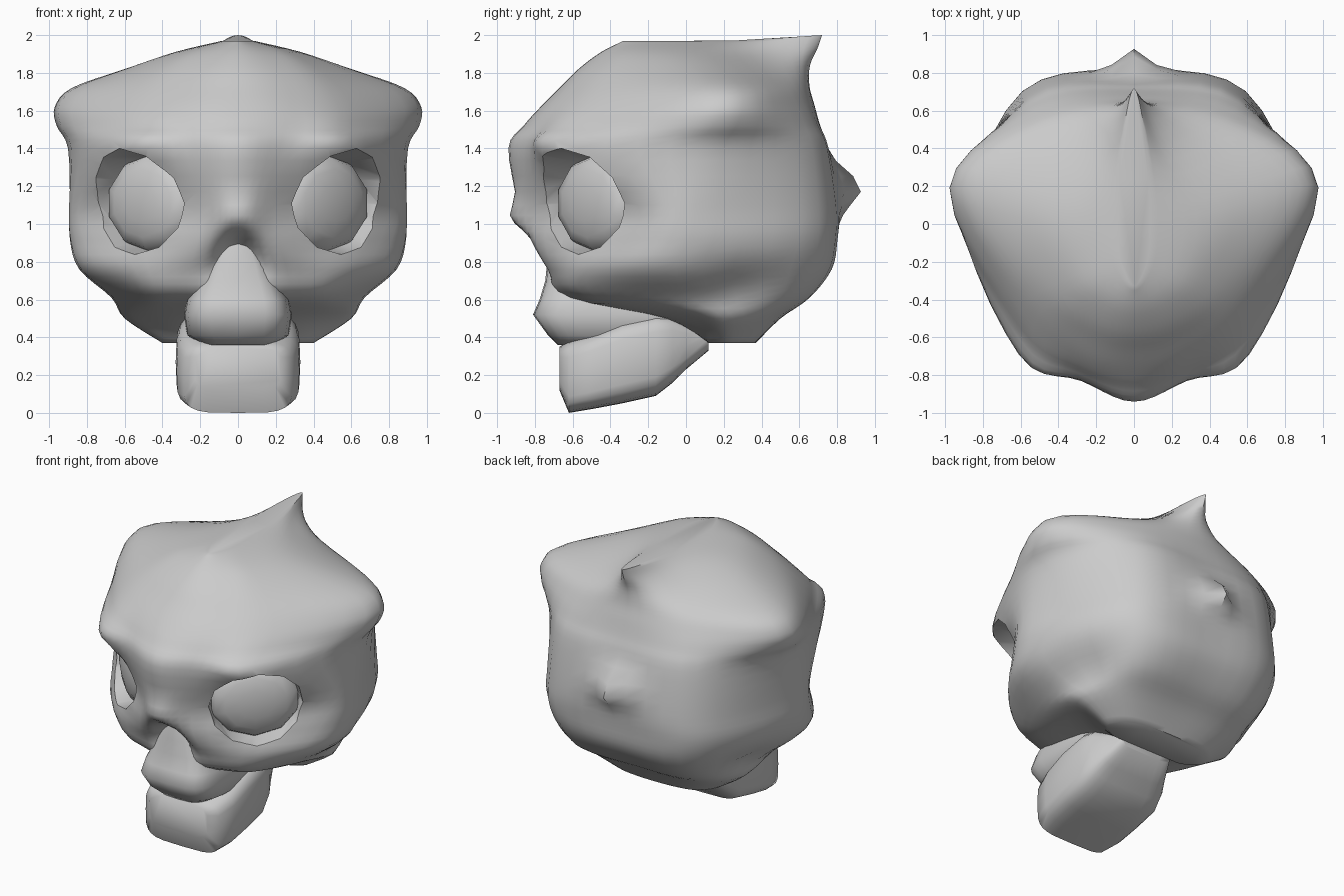
import bpy, bmesh, math
from mathutils import Vector, Matrix

if "Cube" in bpy.data.objects:
    bpy.data.objects.remove(bpy.data.objects["Cube"])


def finish(ob, angle=40):
    bpy.ops.object.select_all(action='DESELECT')
    ob.select_set(True)
    bpy.context.view_layer.objects.active = ob
    bpy.ops.object.shade_smooth_by_angle(angle=math.radians(angle))


def to_object(name, bm):
    bmesh.ops.recalc_face_normals(bm, faces=bm.faces)
    me = bpy.data.meshes.new(name)
    bm.to_mesh(me)
    bm.free()
    ob = bpy.data.objects.new(name, me)
    bpy.context.collection.objects.link(ob)
    return ob


def loft(rings):
    bm = bmesh.new()
    rows = [[bm.verts.new(p) for p in r] for r in rings]
    n = len(rows[0])
    for a, b in zip(rows, rows[1:]):
        for i in range(n):
            j = (i + 1) % n
            bm.faces.new((a[i], a[j], b[j], b[i]))
    bm.faces.new(rows[0])
    bm.faces.new(rows[-1])
    return bm


def smooth_curve(pts, steps, closed):
    # Catmull-Rom through the points
    n = len(pts)
    get = (lambda i: pts[i % n]) if closed else (lambda i: pts[max(0, min(n - 1, i))])
    out = []
    for i in range(n if closed else n - 1):
        a, b, c, d = (get(i + k) for k in (-1, 0, 1, 2))
        for s in range(steps):
            t = s / steps
            out.append(0.5 * (2 * b + (c - a) * t + (2 * a - 5 * b + 4 * c - d) * t * t
                              + (3 * b - a - 3 * c + d) * t ** 3))
    if not closed:
        out.append(pts[-1])
    return out


def pull(bm, at, offset, radius):
    at, offset = Vector(at), Vector(offset)
    for v in bm.verts:
        f = 1 - (v.co - at).length / radius
        if f > 0:
            v.co += offset * f * f * (2 - f)


def rounded(n, p):
    for i in range(n):
        a = 2 * math.pi * i / n
        c, s = math.cos(a), math.sin(a)
        yield math.copysign(abs(c) ** p, c), math.copysign(abs(s) ** p, s)


# cranium: z, front y, brow xy, temple xy, side xy, rear lobe xy, back y
sections = [
    (0.37, 0.12, 0.18, 0.12, 0.30, 0.13, 0.40, 0.22, 0.28, 0.34, 0.37),
    (0.50, -0.10, 0.28, -0.10, 0.48, 0.02, 0.60, 0.20, 0.42, 0.46, 0.50),
    (0.61, -0.66, 0.28, -0.60, 0.50, -0.46, 0.67, 0.03, 0.50, 0.58, 0.65),
    (0.76, -0.71, 0.26, -0.72, 0.61, -0.52, 0.84, -0.05, 0.56, 0.66, 0.77),
    (0.92, -0.78, 0.21, -0.80, 0.69, -0.40, 0.89, 0.02, 0.59, 0.70, 0.80),
    (1.10, -0.88, 0.20, -0.80, 0.73, -0.33, 0.89, 0.05, 0.58, 0.70, 0.81),
    (1.40, -0.94, 0.28, -0.83, 0.61, -0.69, 0.90, 0.06, 0.56, 0.67, 0.75),
    (1.52, -0.86, 0.30, -0.77, 0.60, -0.58, 0.96, 0.15, 0.55, 0.63, 0.71),
    (1.62, -0.77, 0.28, -0.70, 0.60, -0.46, 0.97, 0.20, 0.52, 0.59, 0.68),
    (1.72, -0.67, 0.26, -0.60, 0.54, -0.38, 0.88, 0.20, 0.46, 0.54, 0.65),
    (1.82, -0.57, 0.22, -0.50, 0.42, -0.32, 0.60, 0.12, 0.30, 0.46, 0.65),
    (1.91, -0.45, 0.16, -0.38, 0.27, -0.25, 0.33, 0.05, 0.15, 0.40, 0.69),
    (1.97, -0.33, 0.04, -0.28, 0.08, -0.15, 0.08, 0.10, 0.06, 0.45, 0.71),
]
loops = []
for z, f, *mid, k in sections:
    half = [Vector((mid[i], mid[i + 1], z)) for i in (0, 2, 4, 6)]
    other = [Vector((-p.x, p.y, z)) for p in reversed(half)]
    loops.append(smooth_curve([Vector((0, f, z))] + half + [Vector((0, k, z))] + other, 5, True))
columns = [smooth_curve(list(c), 4, False) for c in zip(*loops)]
bm = loft(list(zip(*columns)))
pull(bm, (0, 0.70, 1.97), (0, 0.01, 0.03), 0.5)      # crest tip
pull(bm, (0, 0.80, 1.20), (0, 0.15, 0), 0.21)        # rear spike
pull(bm, (0, -0.85, 1.02), (0, -0.09, 0), 0.19)      # nose bone
pull(bm, (0, -0.75, 0.82), (0, 0.13, 0), 0.20)       # nose hollow
for s in (1, -1):
    pull(bm, (s * 0.72, 0.32, 0.68), (-s * 0.08, 0, 0), 0.22)   # hollow behind cheek
cranium = to_object("cranium", bm)

# eye sockets cut out, with domed eyes set inside
cutters = []
for s, side in ((1, "right"), (-1, "left")):
    n, t = Vector((s * 0.66, -0.75, 0)), Vector((0.75, s * 0.66, 0))
    centre = Vector((s * 0.485, -0.50, 1.11))
    frame = Matrix((t, (0, 0, 1), n)).transposed().to_4x4()
    bm = bmesh.new()
    bmesh.ops.create_cone(bm, cap_ends=True, segments=12, radius1=0.29, radius2=0.38, depth=0.5,
                          matrix=Matrix.Translation(centre + n * 0.20) @ frame @ Matrix.Diagonal((1, 0.86, 1, 1)))
    cutters.append(to_object("socket_cutter_" + side, bm))
    bm = bmesh.new()
    bmesh.ops.create_uvsphere(bm, u_segments=10, v_segments=8, radius=1,
                              matrix=Matrix.Translation(centre - n * 0.03) @ frame
                              @ Matrix.Diagonal((0.295, 0.255, 0.09, 1)))
    finish(to_object("eye_" + side, bm))
for c in cutters:
    c.hide_render = True
    m = cranium.modifiers.new("socket", 'BOOLEAN')
    m.operation, m.object = 'DIFFERENCE', c
    bpy.context.view_layer.objects.active = cranium
    bpy.ops.object.modifier_apply(modifier=m.name)
for c in cutters:
    bpy.data.objects.remove(c)
finish(cranium, 45)

# upper jaw: z, half width, front y
upper = [(0.36, 0.19, -0.68), (0.41, 0.27, -0.73), (0.52, 0.285, -0.81), (0.60, 0.27, -0.775),
         (0.70, 0.22, -0.745), (0.80, 0.17, -0.735), (0.90, 0.12, -0.71)]
rings = []
for z, w, f in upper:
    mid, d = (f + 0.02) / 2, (0.02 - f) / 2
    rings.append([Vector((w * c, mid + d * s, z)) for c, s in rounded(24, 0.5)])
finish(to_object("upper_jaw", loft(rings)), 60)

# lower jaw: y, half width, bottom z, top z
lower = [(-0.67, 0.23, 0.12, 0.35), (-0.62, 0.29, 0.0, 0.38), (-0.50, 0.325, 0.02, 0.42),
         (-0.34, 0.33, 0.05, 0.49), (-0.16, 0.325, 0.09, 0.53), (-0.07, 0.30, 0.16, 0.52),
         (0.0, 0.26, 0.23, 0.48), (0.12, 0.20, 0.33, 0.46)]
rings = []
for y, w, b, t in lower:
    rings.append([Vector((w * c, y, (b + t) / 2 + (t - b) / 2 * s)) for c, s in rounded(24, 0.45)])
finish(to_object("lower_jaw", loft(rings)), 60)
